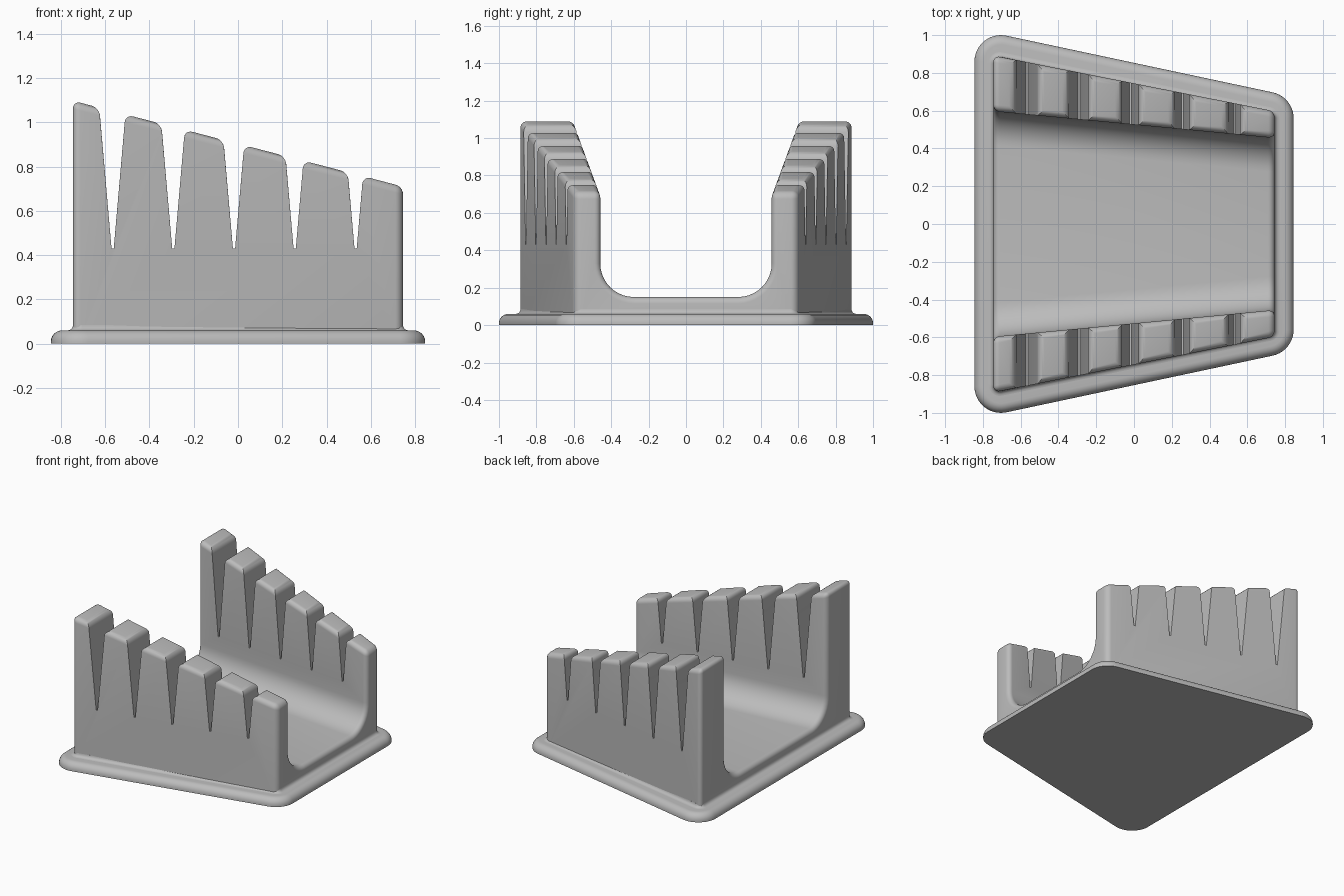
import bpy, bmesh, math

if "Cube" in bpy.data.objects:
    bpy.data.objects.remove(bpy.data.objects["Cube"])

HX = 0.745                 # half length of the body
SLOPE = -0.26              # fall of the wall tops along x
NOTCHES = [-0.566, -0.292, -0.018, 0.256, 0.531]

grey = bpy.data.materials.new("grey plastic")
grey.diffuse_color = (0.5, 0.5, 0.5, 1)
grey.use_nodes = True
grey.node_tree.nodes["Principled BSDF"].inputs["Base Color"].default_value = grey.diffuse_color


def add(name, bm):
    bmesh.ops.recalc_face_normals(bm, faces=bm.faces)
    me = bpy.data.meshes.new(name)
    bm.to_mesh(me)
    bm.free()
    me.materials.append(grey)
    ob = bpy.data.objects.new(name, me)
    bpy.context.collection.objects.link(ob)
    return ob


def smooth(ob):
    bpy.ops.object.select_all(action='DESELECT')
    bpy.context.view_layer.objects.active = ob
    ob.select_set(True)
    bpy.ops.object.shade_smooth_by_angle(angle=math.radians(30))


def loft(bm, rings):
    """Join equal-length closed rings of points and cap both ends."""
    vs = [[bm.verts.new(p) for p in r] for r in rings]
    for a, b in zip(vs, vs[1:]):
        for i in range(len(a)):
            j = (i + 1) % len(a)
            bm.faces.new((a[i], a[j], b[j], b[i]))
    bm.faces.new(vs[0])
    bm.faces.new(vs[-1])


def outline(cx, y_left, y_right, r, z, n=10):
    """Rounded trapezoid given by corner centres and a radius."""
    tilt = math.atan2(y_left - y_right, 2 * cx)
    h = math.pi / 2
    corners = [(cx, y_right, 0, h - tilt), (-cx, y_left, h - tilt, 2 * h),
               (-cx, -y_left, 2 * h, 3 * h + tilt), (cx, -y_right, 3 * h + tilt, 4 * h)]
    pts = []
    for x, y, a0, a1 in corners:
        for k in range(n + 1):
            a = a0 + (a1 - a0) * k / n
            pts.append((x + r * math.cos(a), y + r * math.sin(a), z))
    return pts


# base plate with a rounded rim
rings = [outline(0.705, 0.86, 0.56, 0.14, 0)]
for k in range(7):
    a = math.pi / 2 * k / 6
    rings.append(outline(0.705, 0.86, 0.56, 0.09 + 0.05 * math.cos(a), 0.01 + 0.05 * math.sin(a)))
bm = bmesh.new()
loft(bm, rings)
smooth(add("base_plate", bm))

# small fillet where the body meets the base
rings = [outline(0.71, 0.85, 0.56, 0.06, 0.055)]
for k in range(6):
    a = math.pi / 2 * k / 5
    rings.append(outline(0.71, 0.85, 0.56, 0.06 - 0.025 * math.sin(a), 0.085 - 0.025 * math.cos(a)))
bm = bmesh.new()
loft(bm, rings)
smooth(add("base_fillet", bm))


# cradle body: U-shaped section, tapering along x
def section(x, y_out, y_in, floor=0.15, r=0.18, n=10):
    top = 0.903 + SLOPE * x
    half = [(y_out, 0.02), (y_out, top), (y_in, top)]
    for k in range(n + 1):
        a = math.pi / 2 * k / n
        half.append((y_in - r + r * math.cos(a), floor + r - r * math.sin(a)))
    return [(x, y, z) for y, z in half] + [(x, -y, z) for y, z in reversed(half)]


bm = bmesh.new()
loft(bm, [section(-HX, 0.892, 0.597), section(HX, 0.597, 0.455)])
body = add("cradle_body", bm)

# V-shaped notches through both walls
bm = bmesh.new()
for x in NOTCHES:
    w = 0.005 + 0.087 * 0.97
    prof = [(x - 0.005, 0.43), (x + 0.005, 0.43), (x + w, 1.4), (x - w, 1.4)]
    loft(bm, [[(px, y, pz) for px, pz in prof] for y in (-1.2, 1.2)])
cutter = add("notch_cutter", bm)
mod = body.modifiers.new("notches", 'BOOLEAN')
mod.operation, mod.solver, mod.object = 'DIFFERENCE', 'EXACT', cutter
bpy.context.view_layer.objects.active = body
bpy.ops.object.modifier_apply(modifier=mod.name)
bpy.data.objects.remove(cutter)

# round the tooth tops and the end edges
bm = bmesh.new()
bm.from_mesh(body.data)
bm.normal_update()
edges = []
for e in bm.edges:
    a, b = (v.co for v in e.verts)
    top = any(f.normal.z > 0.9 and f.calc_center_median().z > 0.6 for f in e.link_faces)
    end = abs(a.x) > HX - 0.001 and abs(a.x - b.x) < 0.001
    if max(a.z, b.z) > 0.05 and (top or end):
        edges.append(e)
bmesh.ops.bevel(bm, geom=edges, offset=0.035, offset_type='OFFSET', segments=6,
                profile=0.5, affect='EDGES', clamp_overlap=False)
bm.to_mesh(body.data)
bm.free()
smooth(body)
